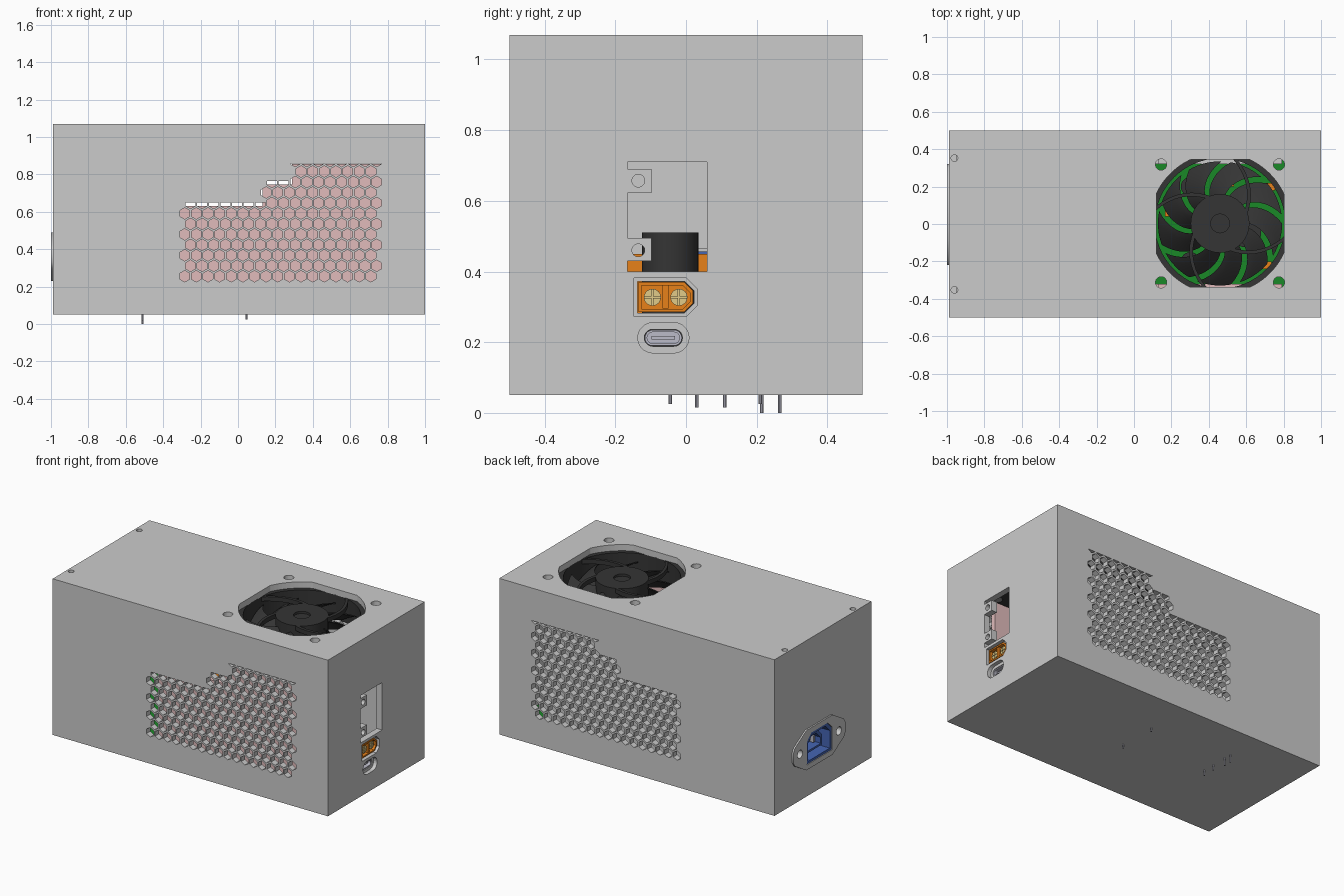
import bpy, bmesh, math
from math import sin, cos, pi, radians

if "Cube" in bpy.data.objects:
    bpy.data.objects.remove(bpy.data.objects["Cube"])

COLORS = {"black": (.035, .035, .035, 1), "green": (.01, .25, .02, 1), "orange": (.8, .22, .01, 1),
          "gold": (.75, .6, .25, 1), "blue": (.06, .13, .45, 1), "pink": (.75, .5, .5, 1),
          "silver": (.5, .5, .58, 1)}
AXES = {"x": lambda p, t: (t, p[0], p[1]), "y": lambda p, t: (p[0], t, p[1]),
        "z": lambda p, t: (p[0], p[1], t)}


def finish(name, bm, color=None, smooth=True):
    bmesh.ops.recalc_face_normals(bm, faces=bm.faces[:])
    me = bpy.data.meshes.new(name)
    bm.to_mesh(me)
    bm.free()
    ob = bpy.data.objects.new(name, me)
    bpy.context.collection.objects.link(ob)
    if color:
        mat = bpy.data.materials.get(color) or bpy.data.materials.new(color)
        mat.diffuse_color = COLORS[color]
        mat.use_nodes = True
        mat.node_tree.nodes["Principled BSDF"].inputs["Base Color"].default_value = mat.diffuse_color
        me.materials.append(mat)
    if smooth:
        me.shade_smooth()
        me.set_sharp_from_angle(angle=radians(32))
    return ob


def prism(name, profiles, axis, a, b, color=None, smooth=True):
    """Extrude one or more closed 2D profiles along an axis from a to b."""
    bm = bmesh.new()
    for pts in profiles:
        lo = [bm.verts.new(AXES[axis](p, a)) for p in pts]
        hi = [bm.verts.new(AXES[axis](p, b)) for p in pts]
        bm.faces.new(lo)
        bm.faces.new(hi)
        for i in range(len(pts)):
            j = (i + 1) % len(pts)
            bm.faces.new((lo[i], lo[j], hi[j], hi[i]))
    return finish(name, bm, color, smooth)


def cut(ob, *cutter_args):
    """Subtract an extruded profile set from ob and remove the cutter."""
    cutter = prism("cutter", *cutter_args, smooth=False)
    cutter.hide_render = True
    mod = ob.modifiers.new("cut", "BOOLEAN")
    mod.operation, mod.solver, mod.object = "DIFFERENCE", "EXACT", cutter
    dg = bpy.context.evaluated_depsgraph_get()
    me = bpy.data.meshes.new_from_object(ob.evaluated_get(dg))
    ob.modifiers.clear()
    ob.data = me
    bpy.data.objects.remove(cutter)


def circle(x, y, r, n=24, start=0):
    return [(x + r * cos(start + 2 * pi * i / n), y + r * sin(start + 2 * pi * i / n)) for i in range(n)]


def rect(x0, x1, y0, y1):
    return [(x0, y0), (x1, y0), (x1, y1), (x0, y1)]


def pill(x, y, w, h, n=10):
    r, d = h / 2, (w - h) / 2
    arc = [(d + r * cos(t), r * sin(t)) for t in (-pi / 2 + pi * i / n for i in range(n + 1))]
    return [(x + a, y + b) for a, b in arc] + [(x - a, y - b) for a, b in arc]


def clip(pts, k, s, lim):
    """Keep the part of a convex profile where s * coordinate k < s * lim."""
    out = []
    for i, p in enumerate(pts):
        q = pts[(i + 1) % len(pts)]
        dp, dq = s * (p[k] - lim), s * (q[k] - lim)
        if dp < 0:
            out.append(p)
        if dp * dq < 0:
            t = dp / (dp - dq)
            out.append((p[0] + t * (q[0] - p[0]), p[1] + t * (q[1] - p[1])))
    return out


# Hollow case
FX, FY = .46, .003
case = prism("case", [rect(-.99, 1, -.5, .5)], "z", .05, 1.07, None, False)
cut(case, [rect(-.95, .96, -.46, .46)], "z", .09, 1.03)

# Stepped honeycomb vents through front and back
hexes = []
for row in range(12):
    z = .255 + .056 * row
    for col in range(17):
        x = -.285 + .0622 * col + .0311 * (row % 2)
        h = circle(x, z, .0305, 6, pi / 6)
        h = clip(h, 1, 1, .65 if x < .12 else .765 if x < .28 else .857)
        if z > .66:
            h = clip(h, 0, -1, .12 if z < .77 else .28)
        if len(h) > 2:
            hexes.append(h)
cut(case, hexes, "y", -.6, .6)

# Fan opening and screw holes in the top
opening = circle(FX, FY, .376, 96, .01)
for k, c in ((0, FX), (1, FY)):
    for s in (1, -1):
        opening = clip(opening, k, s, c + s * .341)
screws = [circle(FX + sx * .315, FY + sy * .315, .03) for sx in (1, -1) for sy in (1, -1)]
cut(case, [opening] + screws + [circle(-.96, .352 * s, .018) for s in (1, -1)], "z", 1, 1.2)

# Right side: slot with two screw tabs, power outlet and small port
slot = [(-.165, .4), (.06, .4), (.06, .71), (-.165, .71), (-.165, .69), (-.098, .69), (-.098, .622),
        (-.165, .622), (-.165, .495), (-.098, .495), (-.098, .43), (-.165, .43)]


def chamfered(g):
    return [(-.135 - g, .285 - g), (-.005 + g * .5, .285 - g), (.02 + g, .31 - g * .5),
            (.02 + g, .345 + g * .5), (-.005 + g * .5, .37 + g), (-.135 - g, .37 + g)]


cut(case, [slot, circle(-.135, .657, .018), circle(-.135, .46, .018)], "x", .9, 1.1)
cut(case, [chamfered(.012), pill(-.064, .2125, .145, .086)], "x", .975, 1.1)
cut(case, [chamfered(.002), pill(-.064, .2125, .108, .048)], "x", .9, 1.1)

outlet = prism("power_outlet", [chamfered(0)], "x", .85, .99, "orange")
cut(outlet, [chamfered(-.009)], "x", .93, 1.1)
prism("outlet_divider", [rect(-.066, -.05, .295, .36)], "x", .92, .985, "orange")
for y in (-.095, -.02):
    pin = prism("outlet_contact", [circle(y, .327, .024)], "x", .92, .98, "gold")
    cut(pin, [rect(y - .03, y + .03, .325, .329)], "x", .96, 1.1)
    cut(pin, [rect(y - .002, y + .002, .29, .36)], "x", .96, 1.1)
port = prism("port_shell", [pill(-.064, .2125, .105, .045)], "x", .82, .972, "silver")
cut(port, [pill(-.064, .2125, .092, .032)], "x", .86, 1.1)
prism("port_tongue", [rect(-.097, -.031, .208, .217)], "x", .85, .96, "silver")

# Left side: mains inlet with flange, socket and contacts
IY, IZ = .05, .36


def flange(w, h, c, e):
    half = [(c, -h), (w - e * .3, -e), (w, -e * .5), (w, e * .5), (w - e * .3, e), (c, h)]
    return [(IY + a, IZ + b) for a, b in half] + [(IY - a, IZ - b) for a, b in half]


def socket(w, h):
    c = .045
    return [(IY + a, IZ + b) for a, b in
            ((-w, -h), (w, -h), (w, h - c), (w - c, h), (c - w, h), (-w, h - c))]


ears = [circle(IY + s * .2, IZ, .026) for s in (1, -1)]
cut(case, [socket(.14, .105)] + ears, "x", -1.1, -.9)
plate = prism("inlet_flange", [flange(.27, .13, .135, .06)], "x", -1, -.985)
cut(plate, [socket(.13, .097)] + ears, "x", -1.1, -.9)
inlet = prism("inlet_housing", [socket(.129, .096)], "x", -.996, -.72, "blue")
cut(inlet, [socket(.112, .08)], "x", -1.1, -.8)
core = prism("inlet_core", [socket(.085, .055)], "x", -.96, -.79, "blue")
cut(core, [socket(.07, .042)], "x", -1.1, -.83)
for y, z in ((-.045, -.012), (0, .015), (.045, -.012)):
    prism("inlet_contact", [rect(IY + y - .007, IY + y + .007, IZ + z - .022, IZ + z + .022)],
          "x", -.93, -.8, "silver")

# Fan frame
frame = prism("fan_frame", [rect(FX - .36, FX + .36, FY - .36, FY + .36)], "z", .87, 1.03, "black")
cut(frame, [circle(FX, FY, .348, 64)] + screws, "z", .8, 1.1)
frame.data.shade_smooth()
frame.data.set_sharp_from_angle(angle=radians(32))

# Fan hub, swept struts and pitched blades
hub = prism("fan_hub", [circle(FX, FY, .157, 48)], "z", .88, 1.03, "black")
cut(hub, [circle(FX, FY, .05, 32)], "z", 1.015, 1.1)


def polar(r, a):
    return (FX + r * cos(a), FY + r * sin(a))


struts = []
for i in range(4):
    a0 = radians(20 + 90 * i)
    path = [(.145 + .21 * t / 8, a0 + 1.0 * (t / 8) ** .8) for t in range(9)]
    struts.append([polar(r, a - .014 / r) for r, a in path] +
                  [polar(r, a + .014 / r) for r, a in reversed(path)])
prism("fan_struts", struts, "z", 1.0, 1.029, "black")

bm = bmesh.new()
N, M = 8, 6
for b in range(9):
    a0 = 2 * pi * b / 9
    layers = []
    for off in (0, .008):
        layers.append([[bm.verts.new((*polar(.15 + .182 * i / N, a0 - .55 * (i / N) ** 1.3 + .55 * j / M),
                                      .985 - .09 * (j / M) ** 1.2 - off))
                        for j in range(M + 1)] for i in range(N + 1)])
    for g in layers:
        for i in range(N):
            for j in range(M):
                bm.faces.new((g[i][j], g[i + 1][j], g[i + 1][j + 1], g[i][j + 1]))
    t, u = layers
    rim = [(i, 0) for i in range(N)] + [(N, j) for j in range(M)] + \
          [(i, M) for i in range(N, 0, -1)] + [(0, j) for j in range(M, 0, -1)]
    for (i, j), (k, l) in zip(rim, rim[1:] + rim[:1]):
        bm.faces.new((t[i][j], t[k][l], u[k][l], u[i][j]))
finish("fan_blades", bm, "black")

# Circuit board, stepped heat sinks and components inside
prism("circuit_board", [rect(-.93, .94, -.44, .44)], "z", .12, .14, "green")
step = [(-.33, .14), (.79, .14), (.79, .855), (.29, .855), (.29, .745), (.13, .745), (.13, .63), (-.33, .63)]
prism("front_heat_sink", [step], "y", -.35, -.32, "pink")
prism("back_heat_sink", [step], "y", .32, .35)
prism("large_capacitor", [circle(.6, -.045, .08, 32)], "z", .14, .51, "black")
for x, y in ((.3, .2), (.3, -.2), (.05, .2), (-.15, .2)):
    prism("capacitor", [circle(x, y, .05)], "z", .14, .34, "black")
prism("transformer", [rect(-.4, 0, -.2, .08)], "z", .14, .45, "orange")
for x, y in ((.2, .06), (.72, .2), (.5, .22), (.22, -.1), (.7, -.22)):
    prism("chip", [rect(x - .035, x + .035, y - .02, y + .02)], "z", .14, .17, "orange")

# Component leads poking through the base
for x, y, z in ((-.51, .03, .015), (-.51, .11, .015), (-.51, .215, 0), (-.51, .265, 0),
                (.045, -.045, .025), (.045, .21, .025)):
    prism("lead", [circle(x, y, .005, 8)], "z", z, .12, "silver")
